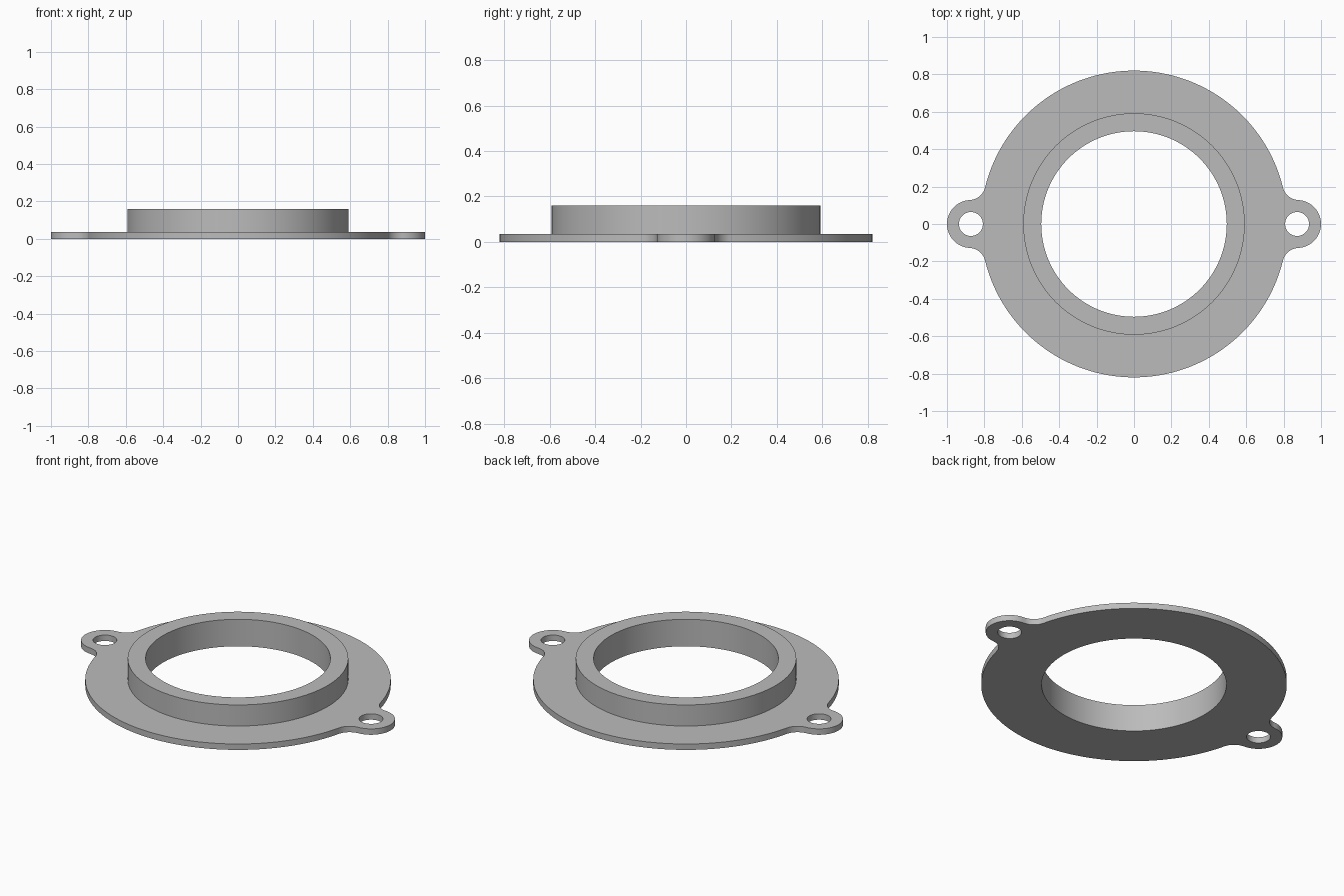
import bpy, bmesh, math

if "Cube" in bpy.data.objects:
    bpy.data.objects.remove(bpy.data.objects["Cube"])

# Main sizes
DISC_R, COLLAR_R, BORE_R = 0.82, 0.592, 0.496
PLATE_H, TOTAL_H = 0.035, 0.16
EAR_X, EAR_R, HOLE_R, FILLET_R = 0.872, 0.128, 0.064, 0.09


def arc(cx, cy, r, a0, a1, n):
    """Points along an arc, leaving out the last one."""
    return [(cx + r * math.cos(a0 + (a1 - a0) * i / n),
             cy + r * math.sin(a0 + (a1 - a0) * i / n)) for i in range(n)]


def circle(r, n, cx=0.0):
    return arc(cx, 0, r, 0, 2 * math.pi, n)


def flange_outline():
    """Disc with two ears, blended by fillets tangent to both circles."""
    d, e = DISC_R + FILLET_R, EAR_R + FILLET_R
    fx = (d * d - e * e + EAR_X ** 2) / (2 * EAR_X)
    fy = math.sqrt(d * d - fx * fx)
    a_disc = math.atan2(fy, fx)
    a_ear = math.atan2(fy, fx - EAR_X)
    half = arc(EAR_X, 0, EAR_R, -a_ear, a_ear, 32)
    half += arc(fx, fy, FILLET_R, a_ear + math.pi * 2 - math.pi, a_disc + math.pi, 12)[::1]
    half += arc(0, 0, DISC_R, a_disc, math.pi - a_disc, 72)
    # Lower fillet of the opposite ear starts the second half
    half += arc(-fx, fy, FILLET_R, -a_disc, -a_ear, 12)
    return half + [(-x, -y) for x, y in half]


bm = bmesh.new()


def loop(points, z):
    verts = [bm.verts.new((x, y, z)) for x, y in points]
    for i, v in enumerate(verts):
        bm.edges.new((v, verts[i - 1]))
    return verts


def wall(a, b):
    for i in range(len(a)):
        bm.faces.new((a[i - 1], a[i], b[i], b[i - 1]))


def cap(*loops):
    edges = [bm.edges.get((v, vs[i - 1])) for vs in loops for i, v in enumerate(vs)]
    bmesh.ops.triangle_fill(bm, use_beauty=True, edges=edges, normal=(0, 0, 1))


# Flange edge and bolt holes
outlines = [flange_outline(), circle(HOLE_R, 40, EAR_X), circle(HOLE_R, 40, -EAR_X)]
low = [loop(p, 0) for p in outlines]
high = [loop(p, PLATE_H) for p in outlines]
for a, b in zip(low, high):
    wall(a, b)

# Collar and bore
bore_low, bore_high = loop(circle(BORE_R, 128), 0), loop(circle(BORE_R, 128), TOTAL_H)
collar_low, collar_high = loop(circle(COLLAR_R, 128), PLATE_H), loop(circle(COLLAR_R, 128), TOTAL_H)
wall(bore_low, bore_high)
wall(collar_low, collar_high)
wall(collar_high, bore_high)

# Flat underside and upper side of the flange
cap(*low, bore_low)
cap(*high, collar_low)
bmesh.ops.recalc_face_normals(bm, faces=bm.faces)

mesh = bpy.data.meshes.new("collared_flange")
bm.to_mesh(mesh)
bm.free()
flange = bpy.data.objects.new("collared_flange", mesh)
bpy.context.collection.objects.link(flange)

grey = bpy.data.materials.new("plain_grey")
grey.diffuse_color = (0.5, 0.5, 0.5, 1)
grey.use_nodes = True
grey.node_tree.nodes["Principled BSDF"].inputs["Base Color"].default_value = grey.diffuse_color
mesh.materials.append(grey)

bpy.context.view_layer.objects.active = flange
flange.select_set(True)
bpy.ops.object.shade_smooth_by_angle(angle=math.radians(30))
